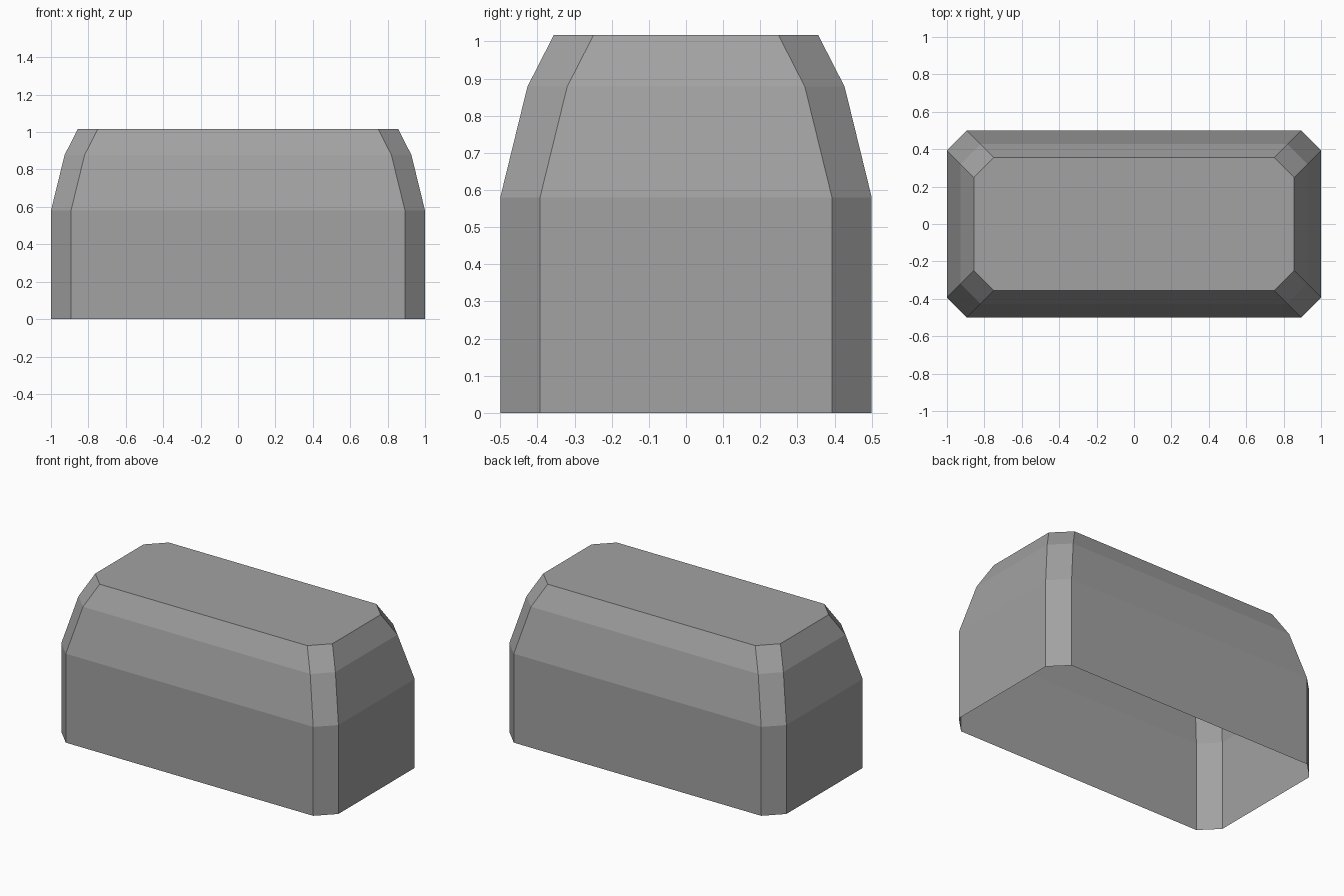
import bpy
import bmesh

cube = bpy.data.objects.get("Cube")
if cube:
    bpy.data.objects.remove(cube, do_unlink=True)

grey = bpy.data.materials.new("mid_grey")
grey.use_nodes = True
colour = (0.36, 0.36, 0.36, 1)
grey.diffuse_color = colour
grey.node_tree.nodes["Principled BSDF"].inputs["Base Color"].default_value = colour

CHAMFER = 0.107
# Inset from the base outline and height of each ring
LEVELS = [(0, 0), (0, 0.58), (0.073, 0.878), (0.144, 1.017)]


def ring(bm, inset, z):
    """Chamfered rectangle, counter-clockwise from above."""
    x, y = 1 - inset, 0.5 - inset
    c = CHAMFER
    points = [(x, c - y), (x, y - c), (x - c, y), (c - x, y),
              (-x, y - c), (-x, c - y), (c - x, -y), (x - c, -y)]
    return [bm.verts.new((px, py, z)) for px, py in points]


# Hollow cover with tapered shoulders, flat top and open underside
bm = bmesh.new()
rings = [ring(bm, inset, z) for inset, z in LEVELS]
for low, high in zip(rings, rings[1:]):
    for i in range(len(low)):
        j = (i + 1) % len(low)
        bm.faces.new((low[i], low[j], high[j], high[i]))
bm.faces.new(rings[-1])

mesh = bpy.data.meshes.new("cover_shell")
bm.to_mesh(mesh)
bm.free()
mesh.materials.append(grey)
shell = bpy.data.objects.new("cover_shell", mesh)
bpy.context.collection.objects.link(shell)
